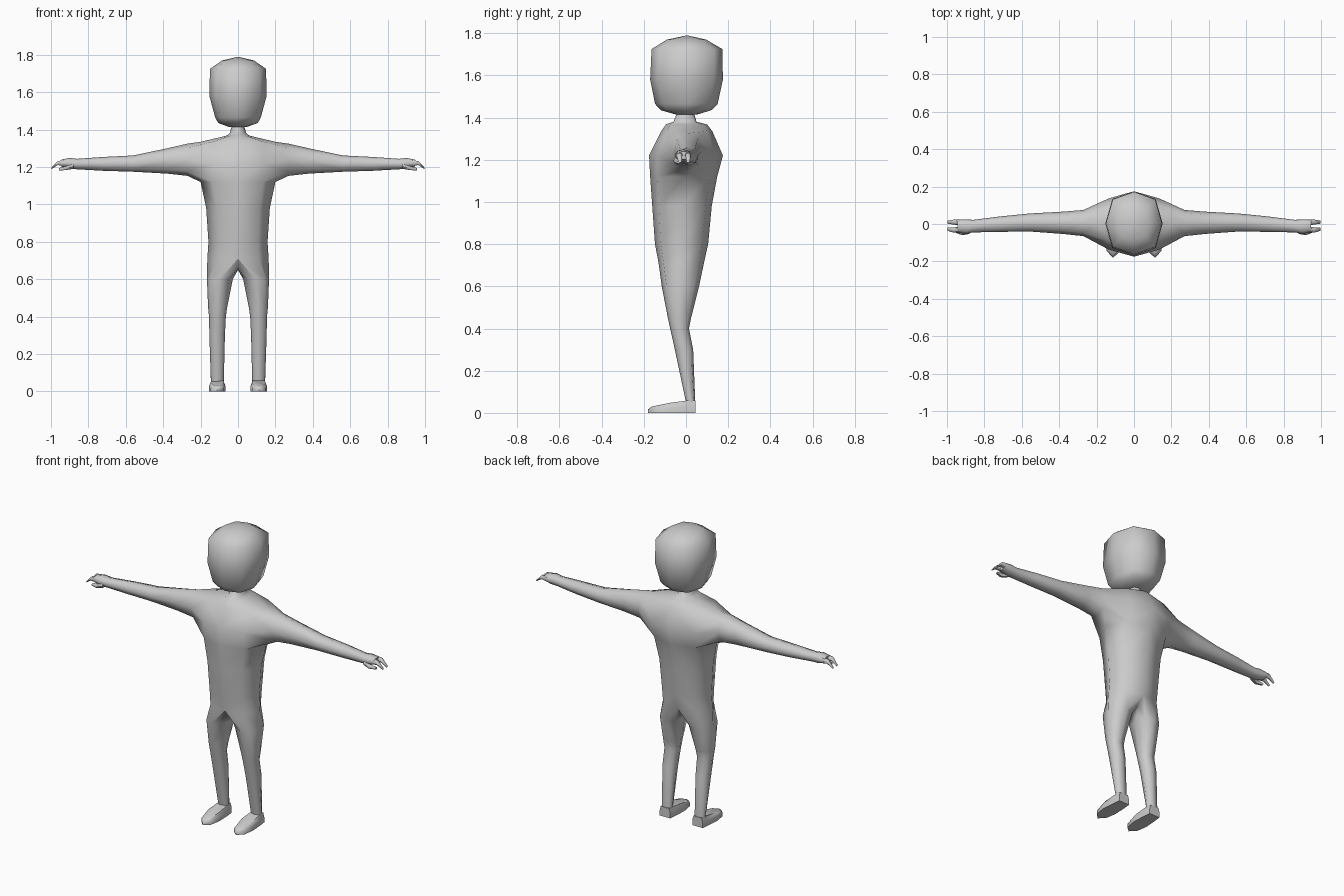
import bpy, bmesh, math

if "Cube" in bpy.data.objects:
    bpy.data.objects.remove(bpy.data.objects["Cube"])

grey = bpy.data.materials.new("plain grey")
grey.diffuse_color = (0.6, 0.6, 0.6, 1)
grey.use_nodes = True
grey.node_tree.nodes["Principled BSDF"].inputs["Base Color"].default_value = grey.diffuse_color


def finish(name, bm, mirror=False):
    bmesh.ops.recalc_face_normals(bm, faces=bm.faces[:])
    me = bpy.data.meshes.new(name)
    bm.to_mesh(me)
    bm.free()
    me.materials.append(grey)
    ob = bpy.data.objects.new(name, me)
    bpy.context.collection.objects.link(ob)
    if mirror:
        m = ob.modifiers.new("mirror", 'MIRROR')
        m.use_clip = True
        m.merge_threshold = 0.0005
    bpy.ops.object.select_all(action='DESELECT')
    bpy.context.view_layer.objects.active = ob
    ob.select_set(True)
    bpy.ops.object.shade_smooth_by_angle(angle=math.radians(60))
    return ob


def ring(bm, points):
    return [bm.verts.new(p) for p in points]


def bridge(bm, a, b, closed=True):
    n = len(a)
    for i in range(n if closed else n - 1):
        j = (i + 1) % n
        bm.faces.new((a[i], a[j], b[j], b[i]))


def oval(u0, u1, v0, v1, n=8, start=0.0, power=0.85):
    """Slightly squared oval filling the box u0..u1, v0..v1."""
    out = []
    for i in range(n):
        a = start + 2 * math.pi * i / n
        c, s = math.cos(a), math.sin(a)
        c = math.copysign(abs(c) ** power, c) if abs(c) > 1e-6 else 0
        s = math.copysign(abs(s) ** power, s) if abs(s) > 1e-6 else 0
        out.append(((u0 + u1) / 2 + c * (u1 - u0) / 2, (v0 + v1) / 2 + s * (v1 - v0) / 2))
    return out


# Body: half torso, arm and leg in one surface, mirrored
bm = bmesh.new()
torso = [  # z, half width, front y, back y
    (0.71, 0.164, -0.13, 0.085), (0.80, 0.158, -0.147, 0.105), (0.98, 0.17, -0.16, 0.122),
    (1.12, 0.20, -0.17, 0.148), (1.22, 0.20, -0.175, 0.175), (1.335, 0.20, -0.118, 0.125),
    (1.368, 0.06, -0.095, 0.10), (1.38, 0.045, -0.06, 0.05), (1.415, 0.034, -0.045, 0.04),
    (1.46, 0.034, -0.045, 0.045)]
rows = []
for z, w, yf, yb in torso:
    k = 0.68
    ym = (yf + yb) / 2
    side = ring(bm, [(0, yf, z), (k * w, ym + (yf - ym) * 0.78, z), (w, ym, z),
                     (k * w, ym + (yb - ym) * 0.78, z), (0, yb, z)])
    rows.append(side)
for r in range(len(rows) - 1):
    for c in range(4):
        if r in (3, 4) and c in (1, 2):      # arm opening
            continue
        a, b = rows[r], rows[r + 1]
        bm.faces.new((a[c], a[c + 1], b[c + 1], b[c]))
lo, mid, hi = rows[3:6]
prev = [lo[1], lo[2], lo[3], mid[3], hi[3], hi[2], hi[1], mid[1]]
bm.verts.remove(mid[2])

arm = [  # x, front y, back y, bottom z, top z
    (0.27, -0.065, 0.075, 1.153, 1.325), (0.38, -0.053, 0.066, 1.165, 1.30),
    (0.56, -0.04, 0.056, 1.175, 1.262), (0.72, -0.042, 0.04, 1.18, 1.254),
    (0.86, -0.045, 0.022, 1.188, 1.244), (0.90, -0.052, 0.025, 1.19, 1.249),
    (0.945, -0.046, 0.024, 1.202, 1.24)]
for x, yf, yb, z0, z1 in arm:
    cur = ring(bm, [(x, y, z) for y, z in oval(yf, yb, z0, z1, 8, -0.75 * math.pi)])
    bridge(bm, prev, cur)
    prev = cur
bm.faces.new(prev)

crotch = ring(bm, [(0, 0.04, 0.66), (0, -0.015, 0.65), (0, -0.07, 0.66)])
prev = rows[0] + crotch
leg = [  # z, inner x, outer x, front y, back y
    (0.60, 0.028, 0.166, -0.115, 0.062), (0.45, 0.058, 0.16, -0.086, 0.024),
    (0.40, 0.065, 0.155, -0.075, 0.014), (0.30, 0.07, 0.153, -0.053, 0.034),
    (0.05, 0.076, 0.145, 0.0, 0.044)]
for z, x0, x1, yf, yb in leg:
    cur = ring(bm, [(x, y, z) for x, y in oval(x0, x1, yf, yb, 8, -math.pi / 2)])
    bridge(bm, prev, cur)
    prev = cur
bm.faces.new(prev)
finish("body", bm, True)

# Fingers and thumb
bm = bmesh.new()
fingers = [  # path of (x, y, z, half width, half height)
    [(0.93, -0.03, 1.222, 0.016, 0.017), (0.965, -0.032, 1.221, 0.014, 0.012), (0.998, -0.028, 1.192, 0.008, 0.005)],
    [(0.93, 0.008, 1.222, 0.015, 0.017), (0.965, 0.010, 1.221, 0.013, 0.012), (0.998, 0.010, 1.192, 0.008, 0.005)],
    [(0.88, -0.035, 1.203, 0.018, 0.014), (0.92, -0.048, 1.194, 0.012, 0.012), (0.958, -0.036, 1.188, 0.008, 0.007)]]
for path in fingers:
    prev = None
    for x, y, z, hw, hh in path:
        cur = ring(bm, [(x, v, w) for v, w in oval(y - hw, y + hw, z - hh, z + hh, 6)])
        if prev:
            bridge(bm, prev, cur)
        else:
            bm.faces.new(cur)
        prev = cur
    bm.faces.new(prev)
finish("fingers", bm, True)

# Feet: flat sole, sloping top
bm = bmesh.new()
outline = [(0.075, 0.046), (0.145, 0.046), (0.15, 0.0), (0.156, -0.08), (0.146, -0.145),
           (0.112, -0.18), (0.078, -0.15), (0.066, -0.08), (0.07, 0.0)]
levels = [(1.0, 0.0), (1.0, 0.55), (0.8, 1.0)]
prev = None
for s, h in levels:
    pts = []
    for x, y in outline:
        top = 0.058 if y > -0.01 else 0.058 - 0.028 * (-y / 0.18) ** 1.3
        sy = s if y < -0.01 else 1
        pts.append((0.11 + (x - 0.11) * s, y * (0.5 + 0.5 * sy), top * h))
    cur = ring(bm, pts)
    if prev:
        bridge(bm, prev, cur)
    else:
        bm.faces.new(cur)
    prev = cur
bm.faces.new(prev)
finish("feet", bm, True)

# Head
bm = bmesh.new()
head = [  # z, half width, front y, back y
    (1.415, 0.05, -0.05, 0.055), (1.435, 0.105, -0.12, 0.12), (1.465, 0.122, -0.147, 0.15),
    (1.58, 0.153, -0.17, 0.175), (1.725, 0.15, -0.163, 0.172), (1.77, 0.085, -0.09, 0.095)]
prev = None
for z, w, yf, yb in head:
    cur = ring(bm, [(x, y, z) for x, y in oval(-w, w, yf, yb, 8, 0, 0.8)])
    if prev:
        bridge(bm, prev, cur)
    else:
        bm.faces.new(cur)
    prev = cur
tip = bm.verts.new((0, 0.005, 1.79))
for i in range(8):
    bm.faces.new((prev[i], prev[(i + 1) % 8], tip))
finish("head", bm)
